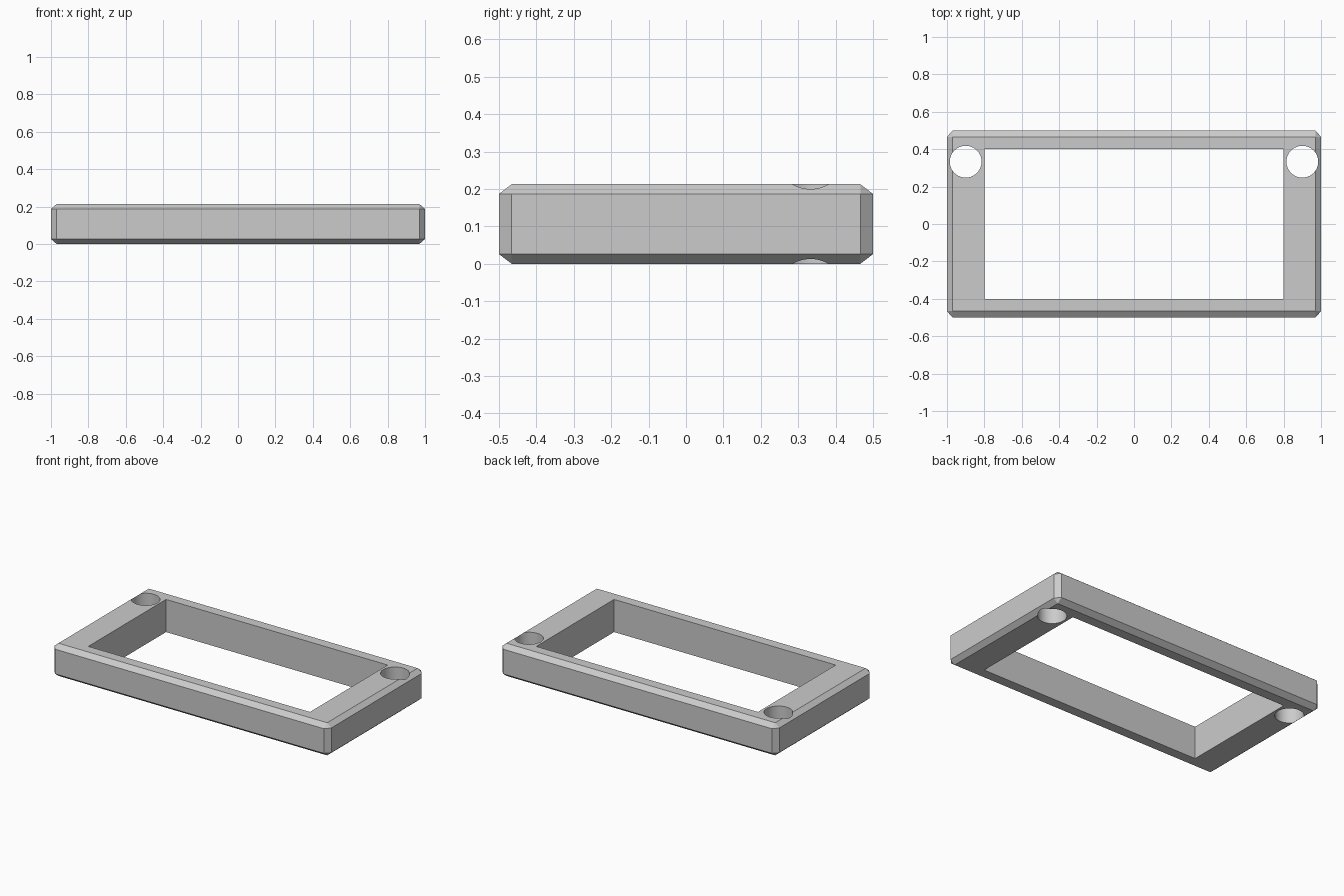
import bpy
import bmesh

if "Cube" in bpy.data.objects:
    bpy.data.objects.remove(bpy.data.objects["Cube"], do_unlink=True)

HALF = (1.0, 0.5, 0.1065)        # half size of the frame
CHAMFER = (0.03, 0.034, 0.026)   # edge chamfer along each axis
MID = HALF[2]

grey = bpy.data.materials.new("plain_grey")
grey.use_nodes = True
colour = (0.6, 0.6, 0.6, 1)
grey.diffuse_color = colour
grey.node_tree.nodes["Principled BSDF"].inputs["Base Color"].default_value = colour

# Chamfered block: every corner becomes three points, one on each adjoining face
bm = bmesh.new()
for sx in (-1, 1):
    for sy in (-1, 1):
        for sz in (-1, 1):
            sign = (sx, sy, sz)
            for face in range(3):
                p = [sign[i] * (HALF[i] - (0 if i == face else CHAMFER[i])) for i in range(3)]
                bm.verts.new((p[0], p[1], p[2] + MID))
bmesh.ops.convex_hull(bm, input=bm.verts)
bmesh.ops.dissolve_limit(bm, angle_limit=0.01, verts=bm.verts, edges=bm.edges)
bmesh.ops.recalc_face_normals(bm, faces=bm.faces)
mesh = bpy.data.meshes.new("frame")
bm.to_mesh(mesh)
bm.free()
frame = bpy.data.objects.new("frame", mesh)
bpy.context.collection.objects.link(frame)
mesh.materials.append(grey)


def cut(cutter, name):
    """Subtract a cutter from the frame, then discard it."""
    cutter.name = name
    cutter.hide_render = True
    bpy.context.view_layer.objects.active = frame
    mod = frame.modifiers.new(name, "BOOLEAN")
    mod.operation = "DIFFERENCE"
    mod.solver = "EXACT"
    mod.object = cutter
    bpy.ops.object.modifier_apply(modifier=name)
    bpy.data.objects.remove(cutter, do_unlink=True)


# Rectangular window
bpy.ops.mesh.primitive_cube_add(size=1, location=(0, 0, MID))
window = bpy.context.object
window.scale = (1.6, 0.802, 1)
bpy.context.view_layer.update()
cut(window, "window_cutter")

# Round through holes near the back corners
for side, name in ((-1, "right_hole_cutter"), (1, "left_hole_cutter")):
    bpy.ops.mesh.primitive_cylinder_add(vertices=64, radius=0.085, depth=1,
                                        location=(side * 0.9, 0.333, MID))
    cut(bpy.context.object, name)

# Smooth the hole walls and keep every other edge crisp
bpy.ops.object.select_all(action="DESELECT")
frame.select_set(True)
bpy.context.view_layer.objects.active = frame
bpy.ops.object.shade_smooth_by_angle(angle=0.35)
